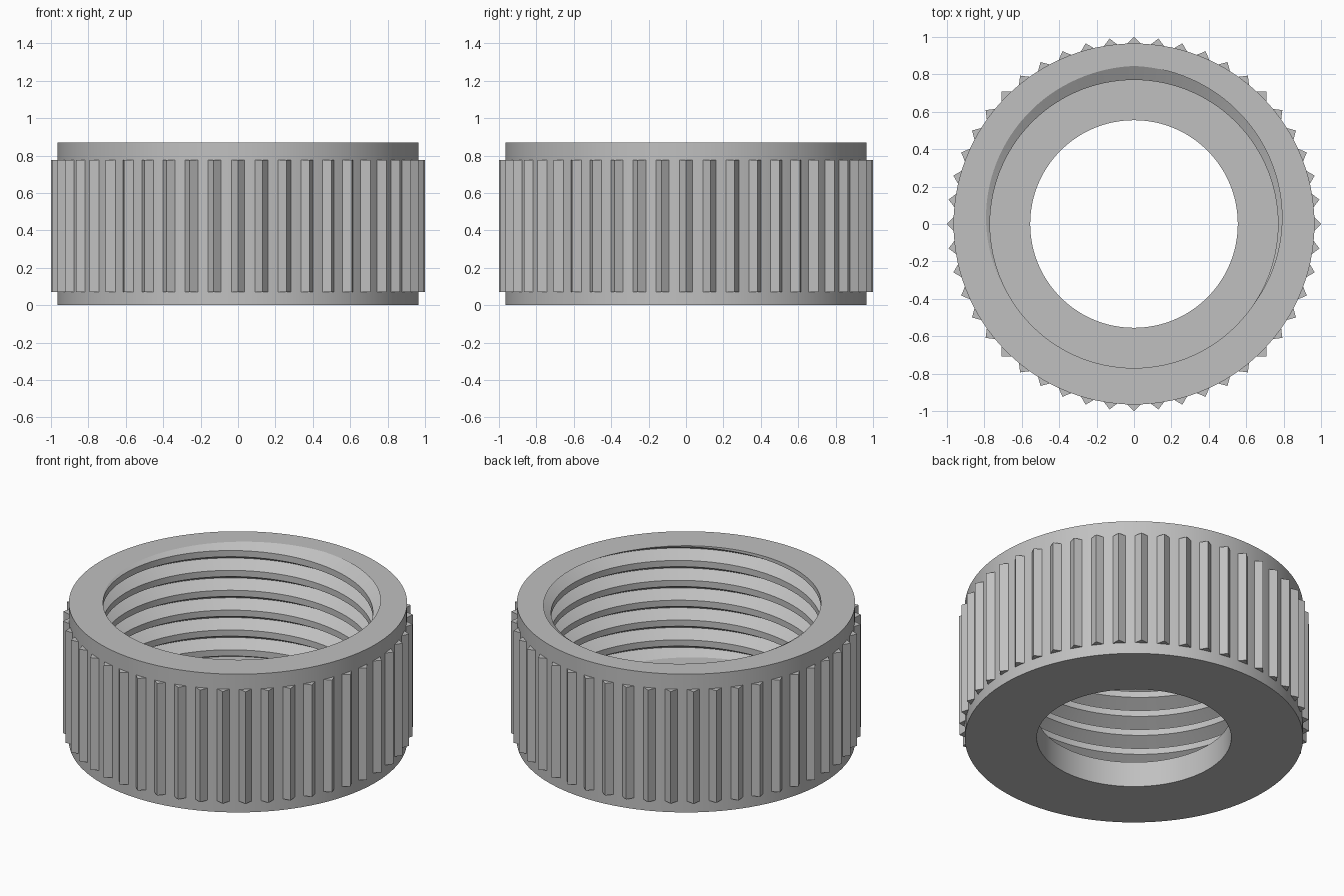
import bpy, bmesh
from math import cos, sin, pi, tau
from mathutils import Matrix

if "Cube" in bpy.data.objects:
    bpy.data.objects.remove(bpy.data.objects["Cube"])

HEIGHT, FLOOR = 0.87, 0.16
OUTER, CREST, ROOT, HOLE = 0.965, 0.77, 0.845, 0.555
PITCH, HALF_GROOVE = 0.125, 0.043
SEGS, TURNS = 120, 9
RIBS, RIB_LOW, RIB_HIGH = 48, 0.07, 0.775

grey = bpy.data.materials.new("plastic grey")
grey.use_nodes = True
colour = (0.53, 0.53, 0.53, 1)
grey.diffuse_color = colour
grey.node_tree.nodes["Principled BSDF"].inputs["Base Color"].default_value = colour


def finish(name, bm):
    bmesh.ops.recalc_face_normals(bm, faces=bm.faces)
    mesh = bpy.data.meshes.new(name)
    bm.to_mesh(mesh)
    bm.free()
    mesh.materials.append(grey)
    obj = bpy.data.objects.new(name, mesh)
    bpy.context.collection.objects.link(obj)
    return obj


def circle(bm, radius, z):
    verts = [bm.verts.new((radius * cos(tau * i / SEGS), radius * sin(tau * i / SEGS), z))
             for i in range(SEGS)]
    return verts


def wall(bm, low, high):
    for i in range(SEGS):
        j = (i + 1) % SEGS
        bm.faces.new((low[i], low[j], high[j], high[i]))


def fill_level(bm, z):
    # close the flat ring between the two open loops lying at this height
    edges = [e for e in bm.edges if e.is_boundary
             and all(abs(v.co.z - z) < 1e-4 for v in e.verts)]
    bmesh.ops.triangle_fill(bm, edges=edges, normal=(0, 0, 1), use_beauty=True)


# Threaded bore: a V groove swept up a right-handed helix, trimmed flat at both ends
bm = bmesh.new()
rows = []
for s in range(SEGS * TURNS + 1):
    a = pi / 2 + tau * s / SEGS
    z = HEIGHT + PITCH * (s / SEGS - 7)
    rows.append([bm.verts.new((r * cos(a), r * sin(a), z + dz))
                 for r, dz in ((CREST, -HALF_GROOVE), (ROOT, 0), (CREST, HALF_GROOVE))])
for s in range(SEGS * TURNS):
    p, q = rows[s], rows[s + 1]
    for k in range(2):
        bm.faces.new((p[k], q[k], q[k + 1], p[k + 1]))
    if s + SEGS < SEGS * TURNS:
        bm.faces.new((p[2], q[2], rows[s + SEGS + 1][0], rows[s + SEGS][0]))
for z, up in ((FLOOR, -1), (HEIGHT, 1)):
    bmesh.ops.bisect_plane(bm, geom=bm.verts[:] + bm.edges[:] + bm.faces[:],
                           plane_co=(0, 0, z), plane_no=(0, 0, up), clear_outer=True)
bmesh.ops.remove_doubles(bm, verts=bm.verts, dist=1e-5)

# Outer wall, bottom lip with its round hole, and the flat faces joining them
outer_low, outer_high = circle(bm, OUTER, 0), circle(bm, OUTER, HEIGHT)
hole_low, hole_high = circle(bm, HOLE, 0), circle(bm, HOLE, FLOOR)
wall(bm, outer_low, outer_high)
wall(bm, hole_low, hole_high)
wall(bm, hole_low, outer_low)
for level in (FLOOR, HEIGHT):
    fill_level(bm, level)
ring = finish("threaded_ring", bm)

# Grip ribs: upright square bars showing one corner outside the wall
bm = bmesh.new()
RIB = 0.045
for i in range(RIBS):
    place = (Matrix.Rotation(tau * i / RIBS, 4, "Z")
             @ Matrix.Translation((1 - RIB, 0, (RIB_LOW + RIB_HIGH) / 2)))
    bar = bmesh.ops.create_cone(bm, cap_ends=True, segments=4, radius1=RIB, radius2=RIB,
                                depth=RIB_HIGH - RIB_LOW, matrix=place)
finish("grip_ribs", bm)

# Smooth the round walls, keep the corners sharp
bpy.ops.object.select_all(action="DESELECT")
ring.select_set(True)
bpy.context.view_layer.objects.active = ring
bpy.ops.object.shade_smooth_by_angle(angle=pi / 9)
